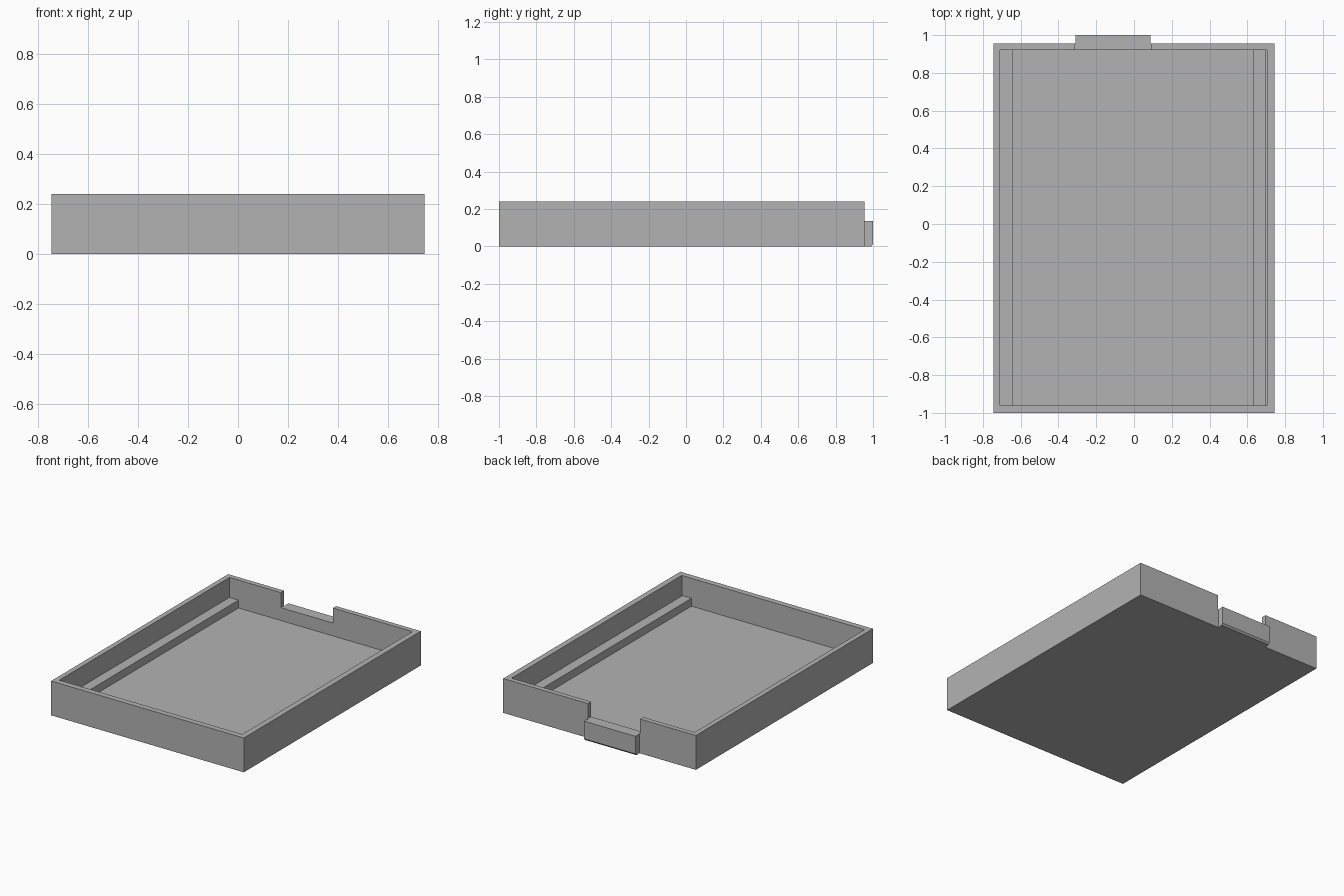
import bpy
import bmesh

cube = bpy.data.objects.get("Cube")
if cube:
    bpy.data.objects.remove(cube, do_unlink=True)

grey = bpy.data.materials.new("plain grey")
grey.use_nodes = True
grey.diffuse_color = (0.45, 0.45, 0.45, 1)
grey.node_tree.nodes["Principled BSDF"].inputs["Base Color"].default_value = grey.diffuse_color


def prism(name, x0, x1, profile):
    """Extrude a (y, z) profile along x."""
    bm = bmesh.new()
    face = bm.faces.new([bm.verts.new((x0, y, z)) for y, z in profile])
    top = bmesh.ops.extrude_face_region(bm, geom=[face])
    verts = [v for v in top["geom"] if isinstance(v, bmesh.types.BMVert)]
    bmesh.ops.translate(bm, verts=verts, vec=(x1 - x0, 0, 0))
    bmesh.ops.recalc_face_normals(bm, faces=bm.faces)
    mesh = bpy.data.meshes.new(name)
    bm.to_mesh(mesh)
    bm.free()
    mesh.materials.append(grey)
    obj = bpy.data.objects.new(name, mesh)
    bpy.context.collection.objects.link(obj)
    return obj


def box(name, x0, x1, y0, y1, z0, z1):
    return prism(name, x0, x1, [(y0, z0), (y1, z0), (y1, z1), (y0, z1)])


def cut(target, cutter):
    """Subtract the cutter, then discard it."""
    mod = target.modifiers.new("cut", "BOOLEAN")
    mod.operation = "DIFFERENCE"
    mod.solver = "EXACT"
    mod.object = cutter
    bpy.context.view_layer.objects.active = target
    bpy.ops.object.modifier_apply(modifier=mod.name)
    bpy.data.objects.remove(cutter, do_unlink=True)


HALF, BACK, TOP = 0.745, 0.955, 0.24
FLOOR, LEDGE, LIP = 0.045, 0.10, 0.135
IN_FRONT, IN_BACK = -0.96, 0.92

# Open tray with a notch in the back wall
tray = box("tray", -HALF, HALF, -1, BACK, 0, TOP)
cut(tray, box("cavity_cutter", -0.71, 0.705, IN_FRONT, IN_BACK, FLOOR, 0.4))
cut(tray, box("notch_cutter", -0.313, 0.09, 0.9, 1.1, LIP, 0.4))

# Support ledges along both long walls
box("right_ledge", -0.71, -0.64, IN_FRONT, IN_BACK, FLOOR, LEDGE)
box("left_ledge", 0.63, 0.70, IN_FRONT, IN_BACK, FLOOR, LEDGE)

# Latch lip behind the notch, chamfered along its lower edge
prism("latch_lip", -0.31, 0.087,
      [(BACK, 0), (0.99, 0), (1, 0.012), (1, LIP), (BACK, LIP)])
